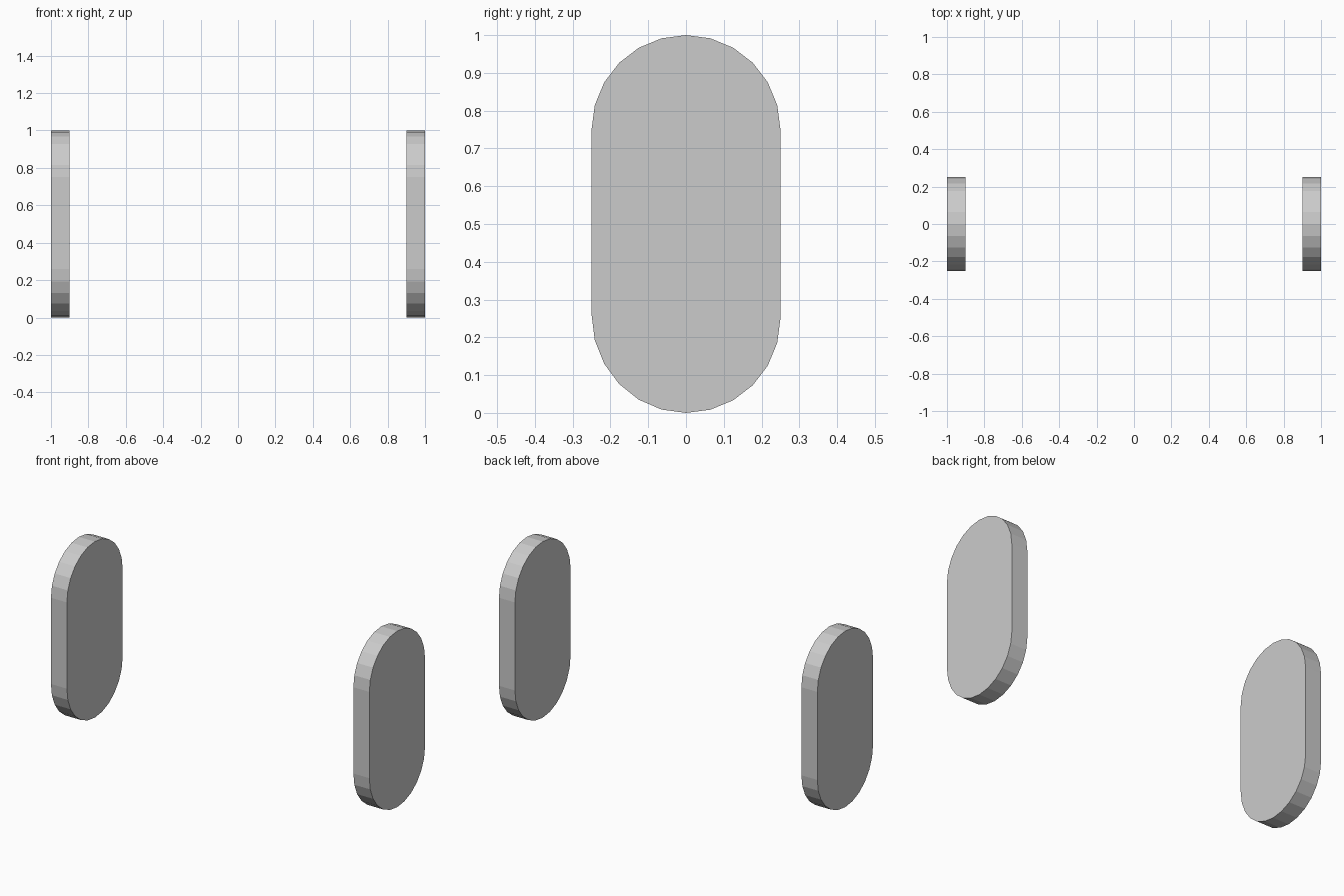
import bpy, bmesh, math

if "Cube" in bpy.data.objects:
    bpy.data.objects.remove(bpy.data.objects["Cube"])

HALF_W = 0.25   # half width in y
HEIGHT = 1.0
THICK = 0.1
STEPS = 24      # sides of a full turn


def profile():
    # Rounded outline in (y, z): half circles joined by straight sides
    pts = []
    half = STEPS // 2
    for i in range(half + 1):
        a = math.pi * i / half
        pts.append((HALF_W * math.cos(a), HEIGHT - 0.25 + 0.25 * math.sin(a)))
    for i in range(half + 1):
        a = math.pi + math.pi * i / half
        r = 0.26 if math.cos(a) < -1e-6 else 0.25   # front lower curve is slightly taller
        pts.append((HALF_W * math.cos(a), r + r * math.sin(a)))
    return pts


def side_panel(name, x0):
    bm = bmesh.new()
    face = bm.faces.new([bm.verts.new((x0, y, z)) for y, z in profile()])
    ext = bmesh.ops.extrude_face_region(bm, geom=[face], use_keep_orig=True)
    verts = [g for g in ext["geom"] if isinstance(g, bmesh.types.BMVert)]
    bmesh.ops.translate(bm, verts=verts, vec=(THICK, 0, 0))
    bmesh.ops.recalc_face_normals(bm, faces=bm.faces)
    mesh = bpy.data.meshes.new(name)
    bm.to_mesh(mesh)
    bm.free()
    bpy.context.collection.objects.link(bpy.data.objects.new(name, mesh))


# Two matching end panels
side_panel("left_panel", -1.0)
side_panel("right_panel", 1.0 - THICK)
